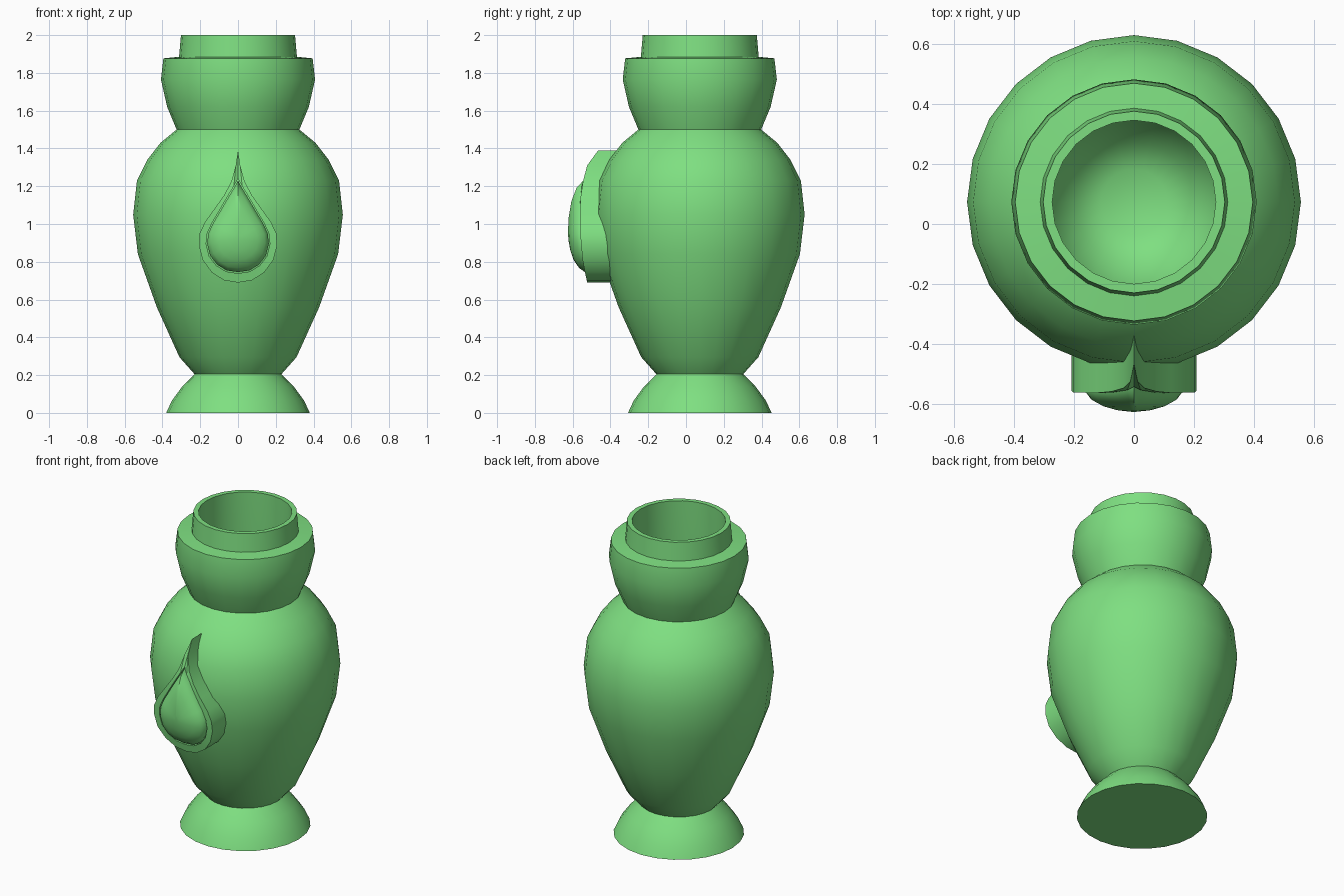
import bpy, bmesh, math

if "Cube" in bpy.data.objects:
    bpy.data.objects.remove(bpy.data.objects["Cube"])

AXIS_Y = 0.073
SIDES = 24

green = bpy.data.materials.new("green")
green.diffuse_color = (0.21, 0.74, 0.22, 1)
green.use_nodes = True
green.node_tree.nodes["Principled BSDF"].inputs["Base Color"].default_value = green.diffuse_color


def loft(name, rings, cap_start=True, cap_end=True, angle=32):
    """Skin a list of equal-length closed rings into one object."""
    bm = bmesh.new()
    vr = [[bm.verts.new(p) for p in r] for r in rings]
    n = len(vr[0])
    for a, b in zip(vr, vr[1:]):
        for i in range(n):
            j = (i + 1) % n
            bm.faces.new((a[i], a[j], b[j], b[i]))
    if cap_start:
        bm.faces.new(vr[0][::-1])
    if cap_end:
        bm.faces.new(vr[-1])
    bmesh.ops.remove_doubles(bm, verts=bm.verts, dist=1e-5)
    bmesh.ops.recalc_face_normals(bm, faces=bm.faces)
    me = bpy.data.meshes.new(name)
    bm.to_mesh(me)
    bm.free()
    ob = bpy.data.objects.new(name, me)
    bpy.context.collection.objects.link(ob)
    me.materials.append(green)
    bpy.ops.object.select_all(action='DESELECT')
    ob.select_set(True)
    bpy.context.view_layer.objects.active = ob
    bpy.ops.object.shade_smooth_by_angle(angle=math.radians(angle))
    return ob


def interp(table, z):
    for (z0, y0), (z1, y1) in zip(table, table[1:]):
        if z <= z1:
            t = max(0, (z - z0) / (z1 - z0))
            return y0 + (y1 - y0) * t
    return table[-1][1]


# vase: foot, body, collar, neck, then back down the inside
profile = [
    (0.38, 0), (0.35, 0.065), (0.295, 0.14), (0.23, 0.205),
    (0.31, 0.295), (0.43, 0.56), (0.53, 0.84), (0.555, 1.05), (0.535, 1.23),
    (0.48, 1.34), (0.41, 1.43), (0.325, 1.5),
    (0.375, 1.62), (0.408, 1.765), (0.395, 1.877),
    (0.312, 1.885), (0.302, 2.0), (0.272, 2.0),
    (0.275, 1.75), (0.285, 1.5), (0.38, 1.3), (0.40, 1.0), (0.37, 0.7),
    (0.28, 0.42), (0.20, 0.29), (0.11, 0.24),
]
loft("vase", [[(r * math.sin(2 * math.pi * i / SIDES),
                AXIS_Y + r * math.cos(2 * math.pi * i / SIDES), z)
               for i in range(SIDES)] for r, z in profile])

# teardrop outlines, right half from tip to bottom, mirrored to the left
outer_half = [(0, 1.39), (0.012, 1.31), (0.035, 1.225), (0.075, 1.15), (0.125, 1.08),
              (0.175, 1.01), (0.203, 0.95), (0.207, 0.885), (0.187, 0.81),
              (0.14, 0.745), (0.075, 0.702), (0, 0.69)]
inner_half = [(0, 1.24), (0.022, 1.20), (0.045, 1.163), (0.07, 1.12), (0.105, 1.06),
              (0.138, 1.005), (0.163, 0.95), (0.169, 0.895), (0.153, 0.83),
              (0.115, 0.78), (0.062, 0.748), (0, 0.739)]


def mirrored(half):
    return half + [(-x, z) for x, z in half[-2:0:-1]]


outer, inner = mirrored(outer_half), mirrored(inner_half)
front = [(0.69, -0.523), (0.8, -0.547), (0.95, -0.56), (1.1, -0.562),
         (1.2, -0.552), (1.33, -0.518), (1.39, -0.465)]


def on_front(outline, dy=0):
    return [(x, interp(front, z) + dy, z) for x, z in outline]


# teardrop frame with a recessed inner lip
loft("teardrop_frame", [
    [(x, -0.345, z) for x, z in outer],
    on_front(outer),
    on_front(inner),
    on_front(inner, 0.03),
], cap_end=False)

# domed teardrop stone sitting in the frame
CZ = 0.925


def shrink(s, dy):
    return [(x * s, interp(front, CZ + (z - CZ) * s) - dy, CZ + (z - CZ) * s)
            for x, z in inner]


loft("teardrop_stone", [shrink(0.965, -0.035), shrink(0.965, 0.0), shrink(0.85, 0.026),
                        shrink(0.62, 0.047), shrink(0.35, 0.060), shrink(0.1, 0.065)],
     angle=40)
